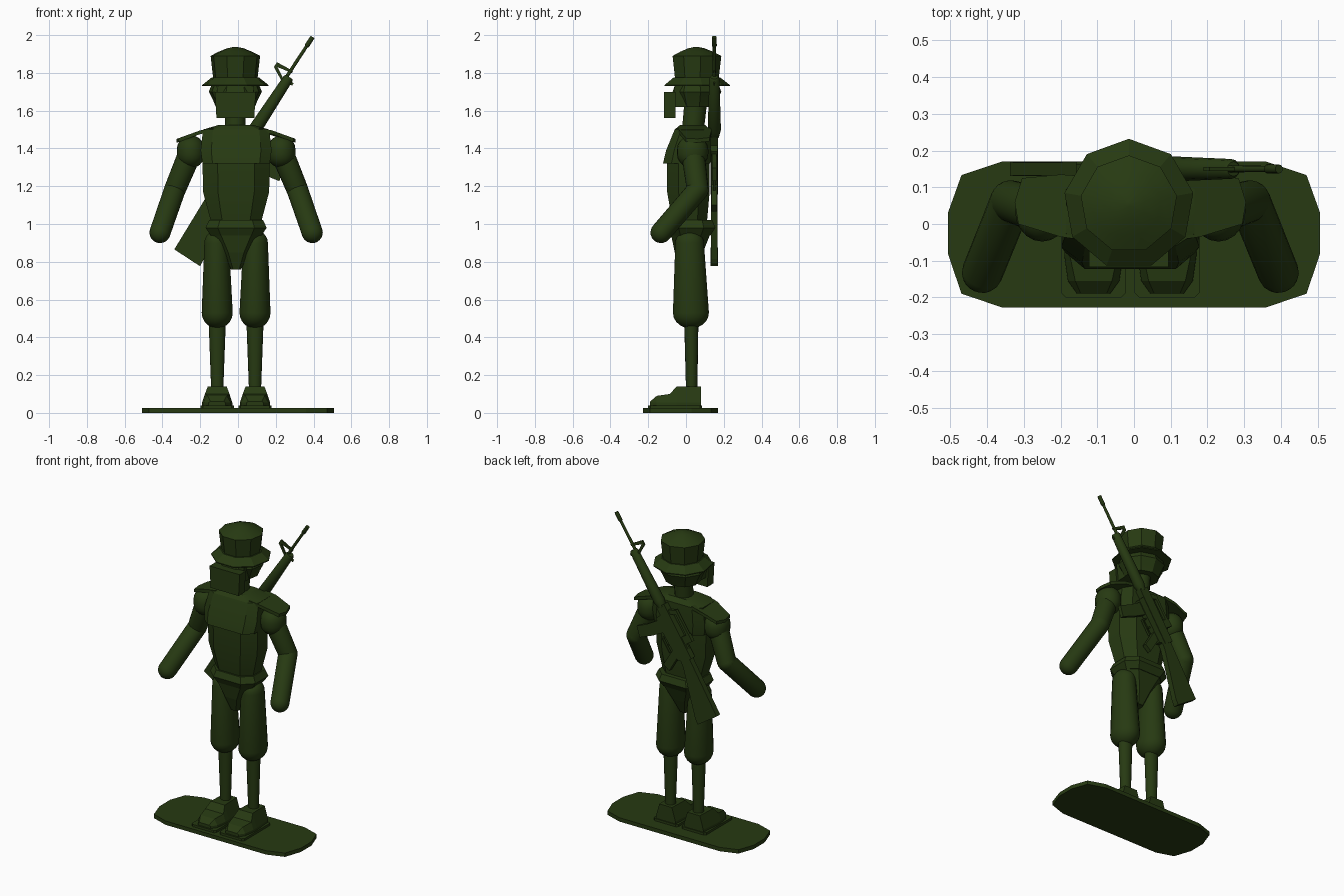
import bpy, bmesh, math
from mathutils import Vector, Matrix

cube = bpy.data.objects.get("Cube")
if cube:
    bpy.data.objects.remove(cube)

green = bpy.data.materials.new("dark_army_green")
green.use_nodes = True
COLOR = (0.02, 0.042, 0.006, 1)
green.diffuse_color = COLOR
green.node_tree.nodes["Principled BSDF"].inputs["Base Color"].default_value = COLOR

CX = -0.01          # centre line of the figure
SIDES = ((1, "left"), (-1, "right"))


def loft(name, rings, smooth=35):
    """Skin a list of equal-length rings and cap both ends."""
    bm = bmesh.new()
    loops = [[bm.verts.new(p) for p in r] for r in rings]
    n = len(loops[0])
    for a, b in zip(loops, loops[1:]):
        for i in range(n):
            j = (i + 1) % n
            bm.faces.new((a[i], a[j], b[j], b[i]))
    bm.faces.new(loops[0])
    bm.faces.new(loops[-1])
    bmesh.ops.recalc_face_normals(bm, faces=bm.faces)
    mesh = bpy.data.meshes.new(name)
    bm.to_mesh(mesh)
    bm.free()
    mesh.materials.append(green)
    for f in mesh.polygons:
        f.use_smooth = smooth > 0
    if smooth:
        mesh.set_sharp_from_angle(angle=math.radians(smooth))
    ob = bpy.data.objects.new(name, mesh)
    bpy.context.collection.objects.link(ob)
    return ob


def ring(x, y, z, rx, ry, n=16, start=90):
    return [Vector((x + rx * math.cos(t), y + ry * math.sin(t), z))
            for t in (math.radians(start) + 2 * math.pi * i / n for i in range(n))]


def chamfered(z, half, front, back, cut=0.4):
    """Body cross-section: a box with cut corners."""
    c, d = half * (1 - cut), (back - front) * cut * 0.6
    pts = [(c, front), (half, front + d), (half, back - d), (c, back)]
    pts += [(-x, y) for x, y in reversed(pts)]
    return [Vector((CX + x, y, z)) for x, y in pts]


def capsule(name, a, b, ra, rb, stretch=1.0, n=20):
    """Round-ended tube from a to b."""
    a, b = Vector(a), Vector(b)
    length = (b - a).length
    steps = [math.radians(k) for k in range(5, 91, 17)]
    prof = [(ra * math.sin(t), -ra * math.cos(t)) for t in steps]
    prof += [(rb * math.sin(t), length + rb * math.cos(t)) for t in reversed(steps)]
    m = Matrix.Translation(a) @ (b - a).to_track_quat('Z', 'Y').to_matrix().to_4x4()
    rings = [[m @ p for p in ring(0, 0, z, r, r, n)] for r, z in prof]
    for r in rings:
        for p in r:
            p.y = a.y + (p.y - a.y) * stretch
    return loft(name, rings, 60)


def prism(name, pts, place, d0, d1, smooth=0):
    """Extrude an outline between two depths."""
    return loft(name, [[place(u, v, d) for u, v in pts] for d in (d0, d1)], smooth)


def flat(u, v, d):
    return Vector((u, v, d))


# Ground base
half_base = [(0.36, 0.17), (0.47, 0.133), (0.507, 0.03), (0.507, -0.08), (0.47, -0.19), (0.36, -0.227)]
prism("base", half_base + [(-x, y) for x, y in reversed(half_base)], flat, 0, 0.025)

# Legs and feet
for s, side in SIDES:
    x = CX + s * 0.1
    pad = [(0.076, -0.2), (0.088, -0.188), (0.088, 0.073), (0.076, 0.085)]
    pad += [(-u, v) for u, v in reversed(pad)]
    prism(side + "_foot_pad", [(x + u, v) for u, v in pad], flat, 0.025, 0.04)
    # boot: sections from heel to toe, (y, half bottom, half top, height)
    boot = [(0.08, 0.07, 0.045, 0.14), (-0.05, 0.08, 0.05, 0.14), (-0.085, 0.08, 0.065, 0.1),
            (-0.155, 0.07, 0.05, 0.09), (-0.19, 0.045, 0.035, 0.06)]
    loft(side + "_boot", [[Vector((x + u, y, z)) for u, z in
                           ((-wb, 0.035), (wb, 0.035), (wb, 0.055), (wt, h), (-wt, h), (-wb, 0.055))]
                          for y, wb, wt, h in boot], 0)
    loft(side + "_shin", [ring(x, 0.03, 0.12, 0.032, 0.03), ring(x, 0.028, 0.5, 0.046, 0.038)])
    capsule(side + "_thigh", (x, 0.026, 0.53), (CX + s * 0.103, 0.02, 0.9), 0.083, 0.066, 1.16)

# Pelvis and belt
loft("pelvis", [chamfered(0.76, 0.027, -0.03, 0.05), chamfered(0.85, 0.07, -0.06, 0.09),
                chamfered(0.95, 0.14, -0.08, 0.13)], 0)
loft("belt", [chamfered(0.94, 0.135, -0.08, 0.13), chamfered(0.98, 0.162, -0.1, 0.155),
              chamfered(1.02, 0.143, -0.085, 0.14)], 0)

# Torso and chest vest
loft("torso", [chamfered(z, h, f, b, 0.45) for z, h, f, b in
               ((1.0, 0.13, -0.07, 0.11), (1.17, 0.175, -0.1, 0.125), (1.34, 0.178, -0.1, 0.125))], 20)
loft("vest", [chamfered(z, h, f, b, 0.3) for z, h, f, b in
              ((1.32, 0.178, -0.122, 0.128), (1.39, 0.188, -0.105, 0.132),
               (1.5, 0.175, -0.06, 0.128), (1.525, 0.09, -0.03, 0.1))], 20)

# Shoulder flaps and arms
for s, side in SIDES:
    def across(u, v, d, s=s):
        return Vector((CX + s * u, v, d + 1.51 - max(u - 0.15, 0) * 0.36))
    prism(side + "_shoulder_flap", [(0.12, -0.045), (0.19, -0.035), (0.305, 0.0), (0.315, 0.06),
                                    (0.295, 0.125), (0.19, 0.135), (0.12, 0.13)], across, -0.02, 0)
    shoulder = (CX + s * 0.24, 0.035, 1.385)
    elbow = (CX + s * 0.325, 0.062, 1.18)
    hand = (CX + s * 0.403, -0.132, 0.955)
    capsule(side + "_shoulder", (shoulder[0], 0.035, 1.37), (shoulder[0], 0.035, 1.395), 0.074, 0.074, 1.12)
    capsule(side + "_upper_arm", shoulder, elbow, 0.062, 0.057)
    capsule(side + "_forearm", elbow, hand, 0.057, 0.056)

# Neck, head and face
HX, HY = -0.014, 0.054
loft("neck", [ring(HX, 0.035, 1.48, 0.055, 0.058, 12), ring(HX, 0.052, 1.65, 0.055, 0.06, 12)])
loft("head", [ring(HX, HY, z, r, r * 0.93, 9) for z, r in
              ((1.62, 0.105), (1.66, 0.122), (1.7, 0.143), (1.76, 0.118))], 20)
prism("face_plate", [(-0.1, 1.56), (0.1, 1.56), (0.108, 1.7), (-0.108, 1.7)],
      lambda u, v, d: Vector((HX + u, d, v)), -0.117, -0.055)
prism("cheek_bridge", [(-0.09, 1.62), (0.09, 1.62), (0.1, 1.74), (-0.1, 1.74)],
      lambda u, v, d: Vector((HX + u, d, v)), -0.06, 0.04)

# Nine-sided hat
loft("hat_brim", [ring(HX, HY, z, r, r, 9) for z, r in ((1.73, 0.178), (1.736, 0.178), (1.775, 0.128))], 0)
loft("hat_crown", [ring(HX, HY, z, r, r, 9) for z, r in
                   ((1.76, 0.118), (1.89, 0.133), (1.912, 0.09), (1.93, 0.045), (1.938, 0.006))], 25)


# Rifle slung over the back: u runs from muzzle to butt, v points to its underside
def slung(u, v, d):
    return Vector((0.395 - 0.547 * u + 0.837 * v, 0.15 + d, 1.99 - 0.837 * u - 0.547 * v))


def gun_tube(name, prof, v=0.0, n=12):
    loft(name, [[slung(u, v + p.x, p.y) for p in ring(0, 0, 0, r, r, n)] for u, r in prof], 40)


def gun_plate(name, pts, half):
    prism(name, pts, slung, -half, half)


def box(u0, u1, v0, v1):
    return [(u0, v0), (u1, v0), (u1, v1), (u0, v1)]


gun_tube("muzzle", [(0, 0.012), (0.055, 0.013), (0.06, 0.009)])
gun_tube("barrel", [(0.05, 0.0085), (0.28, 0.0095)])
gun_tube("handguard", [(0.245, 0.02), (0.255, 0.027), (0.58, 0.035), (0.6, 0.03), (0.62, 0.026)], 0.012)
gun_plate("front_sight_post", [(0.215, -0.085), (0.245, -0.085), (0.235, -0.07), (0.22, 0.012), (0.207, 0.012)], 0.005)
gun_plate("front_sight_brace", [(0.225, -0.085), (0.245, -0.085), (0.29, 0.0), (0.275, 0.0)], 0.005)
gun_plate("sling_loop", box(0.26, 0.275, 0.0, 0.05), 0.004)
gun_plate("upper_receiver", box(0.61, 0.97, -0.025, 0.04), 0.02)
gun_plate("lower_receiver", [(0.66, 0.035), (0.97, 0.035), (0.95, 0.08), (0.78, 0.085), (0.67, 0.085)], 0.017)
gun_plate("handle_front", [(0.65, -0.02), (0.68, -0.02), (0.7, -0.07), (0.67, -0.07)], 0.009)
gun_plate("handle_bar", box(0.67, 0.87, -0.08, -0.062), 0.009)
gun_plate("handle_rear", box(0.83, 0.88, -0.085, -0.02), 0.012)
gun_plate("magazine", [(0.685, 0.08), (0.765, 0.08), (0.755, 0.17), (0.735, 0.27), (0.665, 0.25), (0.68, 0.17)], 0.012)
gun_plate("grip", [(0.875, 0.07), (0.93, 0.07), (0.985, 0.18), (0.935, 0.195)], 0.014)
gun_plate("trigger_guard", box(0.79, 0.89, 0.115, 0.122), 0.007)
gun_plate("trigger_guard_front", box(0.785, 0.793, 0.08, 0.122), 0.007)
gun_plate("trigger", box(0.84, 0.848, 0.08, 0.11), 0.004)
gun_plate("stock", [(0.96, -0.01), (1.335, 0.002), (1.335, 0.165), (1.3, 0.16), (1.0, 0.065), (0.96, 0.06)], 0.018)
gun_plate("butt_plate", box(1.33, 1.342, 0.002, 0.165), 0.019)
gun_tube("forward_knob", [(0.86, 0.012), (0.91, 0.012)], -0.02, 8)
